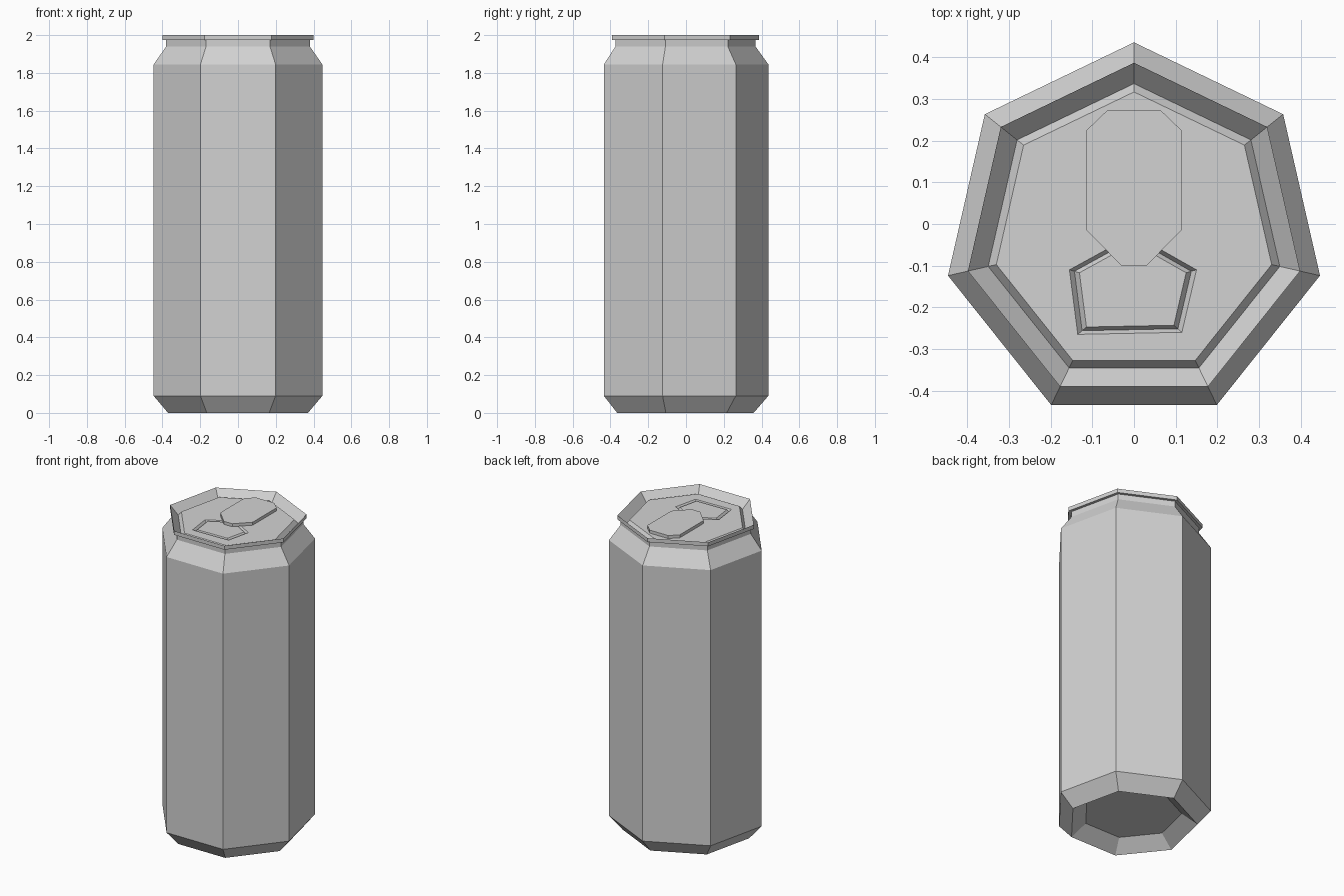
import bpy, bmesh
from math import sin, cos, tau

cube = bpy.data.objects.get("Cube")
if cube:
    bpy.data.objects.remove(cube, do_unlink=True)

SIDES = 7
CENTRE_Y = -0.022
LID_Z = 1.97

metal = bpy.data.materials.new("plain_grey_metal")
metal.use_nodes = True
grey = (0.65, 0.65, 0.65, 1)
metal.diffuse_color = grey
metal.node_tree.nodes["Principled BSDF"].inputs["Base Color"].default_value = grey


def ring(bm, radius, z):
    """Heptagon of vertices with one corner at the back."""
    return [bm.verts.new((radius * sin(tau * i / SIDES),
                          CENTRE_Y + radius * cos(tau * i / SIDES), z))
            for i in range(SIDES)]


def loop_of(bm, points, scale, z):
    """Outline scaled about its own middle."""
    mx = sum(p[0] for p in points) / len(points)
    my = sum(p[1] for p in points) / len(points)
    return [bm.verts.new((mx + (x - mx) * scale, my + (y - my) * scale, z))
            for x, y in points]


def skin(bm, loops):
    for a, b in zip(loops, loops[1:]):
        n = len(a)
        for i in range(n):
            j = (i + 1) % n
            bm.faces.new((a[i], a[j], b[j], b[i]))


def edges_of(bm, verts):
    pairs = zip(verts, verts[1:] + verts[:1])
    return [bm.edges.get(p) or bm.edges.new(p) for p in pairs]


def finish(bm, name):
    bmesh.ops.recalc_face_normals(bm, faces=bm.faces)
    mesh = bpy.data.meshes.new(name)
    bm.to_mesh(mesh)
    bm.free()
    mesh.materials.append(metal)
    obj = bpy.data.objects.new(name, mesh)
    bpy.context.collection.objects.link(obj)
    return obj


# Can shell: hollow base, body, shoulder, neck, rim and lid channel
profile = [(0.29, 0.07), (0.38, 0), (0.458, 0.09), (0.458, 1.845),
           (0.39, 1.94), (0.39, 1.975), (0.409, 1.975), (0.409, 2),
           (0.359, 1.945), (0.339, LID_Z)]
bm = bmesh.new()
rings = [ring(bm, r, z) for r, z in profile]
skin(bm, rings)
bm.faces.new(rings[0])

# Opening outline: a V-shaped score line pressed into the lid
opening = [(-0.155, -0.11), (-0.135, -0.265), (0.115, -0.26),
           (0.15, -0.11), (0, -0.025)]
score = [loop_of(bm, opening, s, z) for s, z in
         ((1, LID_Z), (0.92, LID_Z - 0.015), (0.84, LID_Z))]
skin(bm, score)
bm.faces.new(score[-1])

# Lid panel around the opening
bmesh.ops.triangle_fill(bm, use_beauty=True, use_dissolve=False,
                        edges=edges_of(bm, rings[-1]) + edges_of(bm, score[0]))
finish(bm, "can_body")

# Pull tab
half = [(0.065, 0.272), (0.114, 0.225), (0.114, -0.015), (0.03, -0.1)]
outline = half + [(-x, y) for x, y in reversed(half)]
bm = bmesh.new()
tab = [loop_of(bm, outline, 1, z) for z in (LID_Z + 0.001, LID_Z + 0.02)]
skin(bm, tab)
for cap in tab:
    bm.faces.new(cap)
finish(bm, "pull_tab")
